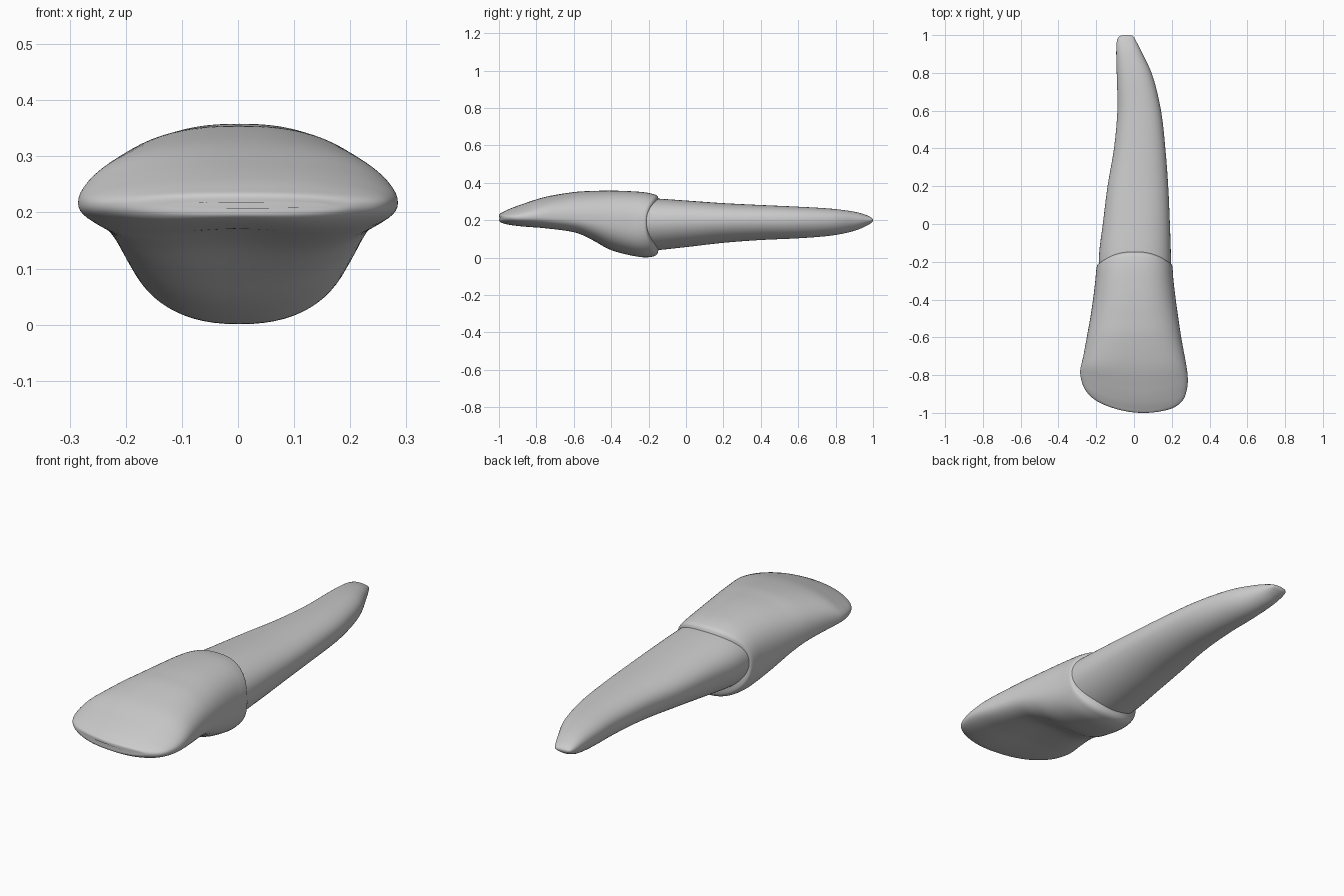
import bpy, bmesh, math

N = 72      # points around each section
SUB = 7     # interpolated sections between two rows


def smooth(a, b, v):
    t = min(1, max(0, (v - a) / (b - a)))
    return t * t * (3 - 2 * t)


def catmull(p0, p1, p2, p3, t):
    return [0.5 * (2 * b + (c - a) * t + (2 * a - 5 * b + 4 * c - d) * t * t
                   + (3 * b - a - 3 * c + d) * t ** 3)
            for a, b, c, d in zip(p0, p1, p2, p3)]


def resample(rows):
    out = []
    for i in range(len(rows) - 1):
        quad = [rows[max(0, min(len(rows) - 1, i + k))] for k in (-1, 0, 1, 2)]
        out += [catmull(*quad, j / SUB) for j in range(SUB)]
    return out + [rows[-1]]


def loft(name, rows, n_top, n_bot, warp):
    """Skin rounded sections: y, x left, x right, z bottom, z widest, z top, hollow."""
    bm = bmesh.new()
    rings = []
    for y, xl, xr, zb, zm, zt, hollow in resample(rows):
        ring = []
        cx, hw = (xl + xr) / 2, (xr - xl) / 2
        for k in range(N):
            a = 2 * math.pi * k / N
            c, s = math.cos(a), math.sin(a)
            n = n_top if s >= 0 else n_bot
            u = math.copysign(abs(c) ** (2 / n), c)
            v = abs(s) ** (2 / n)
            x = cx + hw * u
            z = zm + ((zt - zm) if s >= 0 else (zb - zm)) * v
            if s < 0:
                z += hollow * math.exp(-(u / 0.5) ** 2)
            ring.append(bm.verts.new((x, y + warp(x, y, s), z)))
        rings.append(ring)
    for r0, r1 in zip(rings, rings[1:]):
        for k in range(N):
            m = (k + 1) % N
            bm.faces.new((r0[k], r0[m], r1[m], r1[k]))
    bm.faces.new(rings[0])
    bm.faces.new(rings[-1])
    bmesh.ops.recalc_face_normals(bm, faces=bm.faces)
    me = bpy.data.meshes.new(name)
    bm.to_mesh(me)
    bm.free()
    me.shade_smooth()
    ob = bpy.data.objects.new(name, me)
    bpy.context.collection.objects.link(ob)
    return ob


def crown_warp(x, y, s):
    # curved biting edge at the front, scalloped gum line at the back
    edge = (x - 0.05) ** 2 * (1 - smooth(-0.95, -0.68, y))
    return edge + 0.062 * s * s * smooth(-0.45, -0.23, y)


# Crown: biting edge, hollow inner face, bulge near the gum line
crown = [
    (-1.00, -0.12, 0.16, 0.208, 0.213, 0.218, 0.000),
    (-0.998, -0.20, 0.21, 0.192, 0.213, 0.232, 0.002),
    (-0.98, -0.25, 0.255, 0.177, 0.214, 0.243, 0.008),
    (-0.94, -0.277, 0.277, 0.163, 0.215, 0.262, 0.015),
    (-0.87, -0.285, 0.285, 0.152, 0.217, 0.288, 0.020),
    (-0.75, -0.276, 0.276, 0.140, 0.215, 0.325, 0.025),
    (-0.60, -0.250, 0.250, 0.118, 0.208, 0.350, 0.025),
    (-0.50, -0.232, 0.235, 0.082, 0.200, 0.356, 0.012),
    (-0.40, -0.217, 0.221, 0.037, 0.190, 0.358, 0.0),
    (-0.30, -0.205, 0.209, 0.004, 0.185, 0.352, 0.0),
    (-0.245, -0.200, 0.205, 0.004, 0.185, 0.342, 0.0),
    (-0.217, -0.194, 0.201, 0.018, 0.185, 0.331, 0.0),
    (-0.207, -0.180, 0.187, 0.050, 0.185, 0.308, 0.0),
]
loft("crown", crown, 2.4, 2.3, crown_warp)

# Root: tapers back and leans to one side at the tip
root = [
    (-0.28, -0.187, 0.197, 0.030, 0.190, 0.318, 0.0),
    (-0.15, -0.184, 0.195, 0.040, 0.192, 0.315, 0.0),
    (0.00, -0.165, 0.190, 0.056, 0.195, 0.305, 0.0),
    (0.20, -0.140, 0.181, 0.079, 0.197, 0.291, 0.0),
    (0.40, -0.106, 0.166, 0.094, 0.198, 0.281, 0.0),
    (0.60, -0.088, 0.143, 0.103, 0.198, 0.272, 0.0),
    (0.78, -0.091, 0.100, 0.118, 0.199, 0.261, 0.0),
    (0.90, -0.094, 0.046, 0.143, 0.200, 0.245, 0.0),
    (0.965, -0.091, 0.013, 0.170, 0.200, 0.227, 0.0),
    (0.993, -0.078, -0.003, 0.187, 0.200, 0.212, 0.0),
    (1.00, -0.050, -0.018, 0.196, 0.200, 0.204, 0.0),
]
loft("root", root, 2.3, 1.9, lambda x, y, s: 0.0)
